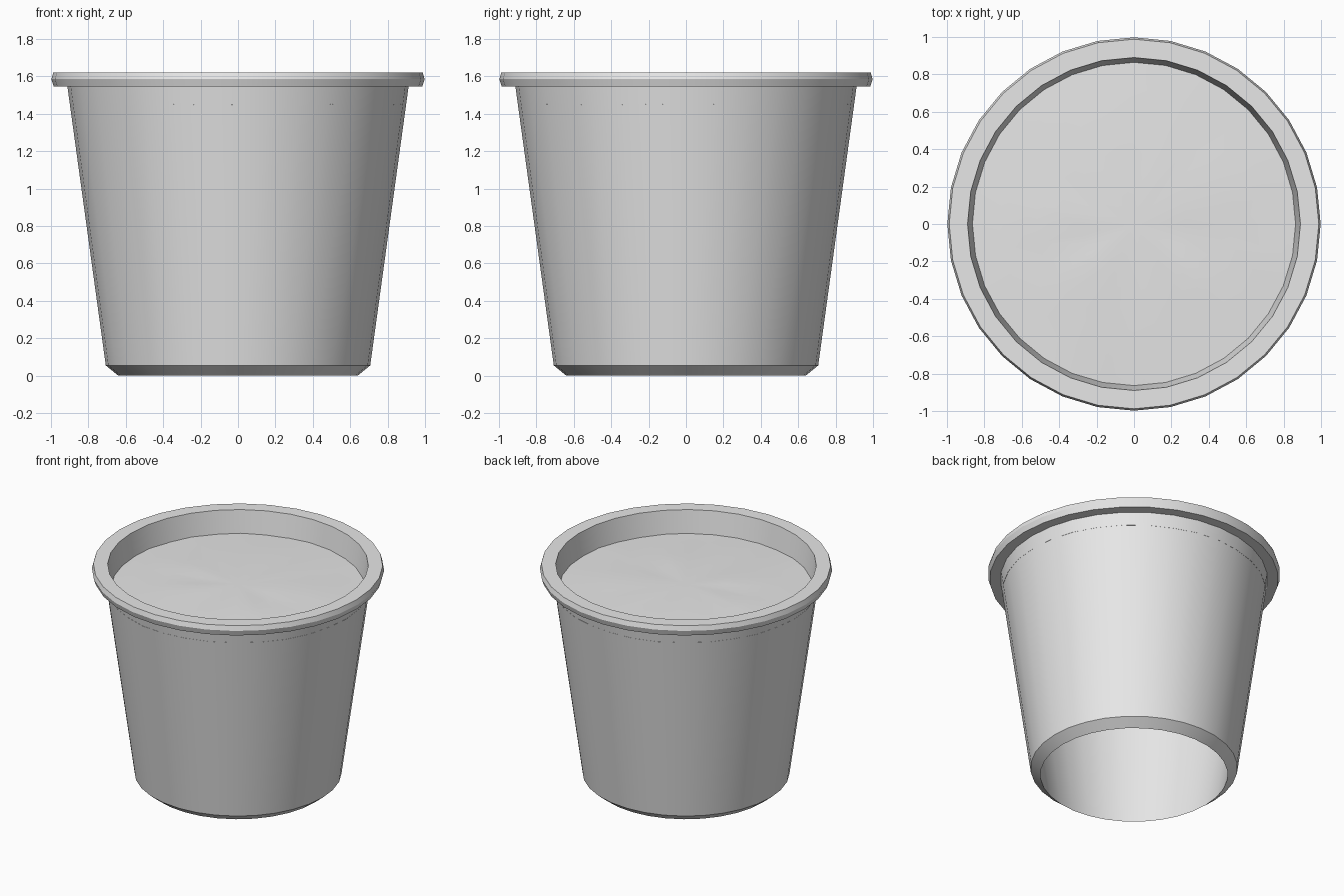
import bpy, bmesh, math, random

if "Cube" in bpy.data.objects:
    bpy.data.objects.remove(bpy.data.objects["Cube"])

random.seed(4)
SEGMENTS = 32

grey = bpy.data.materials.new("plain grey")
grey.diffuse_color = (0.8, 0.8, 0.8, 1)
grey.use_nodes = True
grey.node_tree.nodes["Principled BSDF"].inputs["Base Color"].default_value = grey.diffuse_color


def finish(name, bm, angle):
    bmesh.ops.recalc_face_normals(bm, faces=bm.faces)
    mesh = bpy.data.meshes.new(name)
    bm.to_mesh(mesh)
    bm.free()
    mesh.materials.append(grey)
    obj = bpy.data.objects.new(name, mesh)
    bpy.context.collection.objects.link(obj)
    bpy.ops.object.select_all(action='DESELECT')
    obj.select_set(True)
    bpy.context.view_layer.objects.active = obj
    bpy.ops.object.shade_smooth_by_angle(angle=math.radians(angle))
    return obj


def ring(bm, radius, z, jitter=0.0):
    verts = []
    for i in range(SEGMENTS):
        a = math.tau * i / SEGMENTS + math.pi / 2
        verts.append(bm.verts.new((radius * math.cos(a), radius * math.sin(a),
                                   z + random.uniform(-jitter, jitter))))
    return verts


def bridge(bm, lower, upper):
    for i in range(SEGMENTS):
        j = (i + 1) % SEGMENTS
        bm.faces.new((lower[i], lower[j], upper[j], upper[i]))


# Pot: closed wall section with slanted foot and rolled rim, open at the bottom
profile = [(0.64, 0.0), (0.707, 0.055), (0.912, 1.545), (0.985, 1.545),
           (0.998, 1.585), (0.988, 1.62), (0.89, 1.62)]
bm = bmesh.new()
rings = [ring(bm, r, z) for r, z in profile]
for k in range(len(rings)):
    bridge(bm, rings[k], rings[(k + 1) % len(rings)])
finish("pot", bm, 30)

# Soil: slightly lumpy disc that just reaches through the pot wall
bm = bmesh.new()
layers = [(0.9, 1.45, 0.003), (0.72, 1.457, 0.003), (0.52, 1.465, 0.008),
          (0.28, 1.472, 0.008)]
rings = [ring(bm, *layer) for layer in layers]
for outer, inner in zip(rings, rings[1:]):
    bridge(bm, outer, inner)
centre = bm.verts.new((0, 0, 1.475))
for i in range(SEGMENTS):
    bm.faces.new((rings[-1][i], rings[-1][(i + 1) % SEGMENTS], centre))
# Even out the lumps so they form broad soft patches
inner_verts = [v for layer in rings[2:] for v in layer] + [centre]
for _ in range(2):
    bmesh.ops.smooth_vert(bm, verts=inner_verts, factor=0.5, use_axis_z=True)
soil = finish("soil", bm, 60)
if sum(p.normal.z for p in soil.data.polygons) < 0:
    soil.data.flip_normals()
